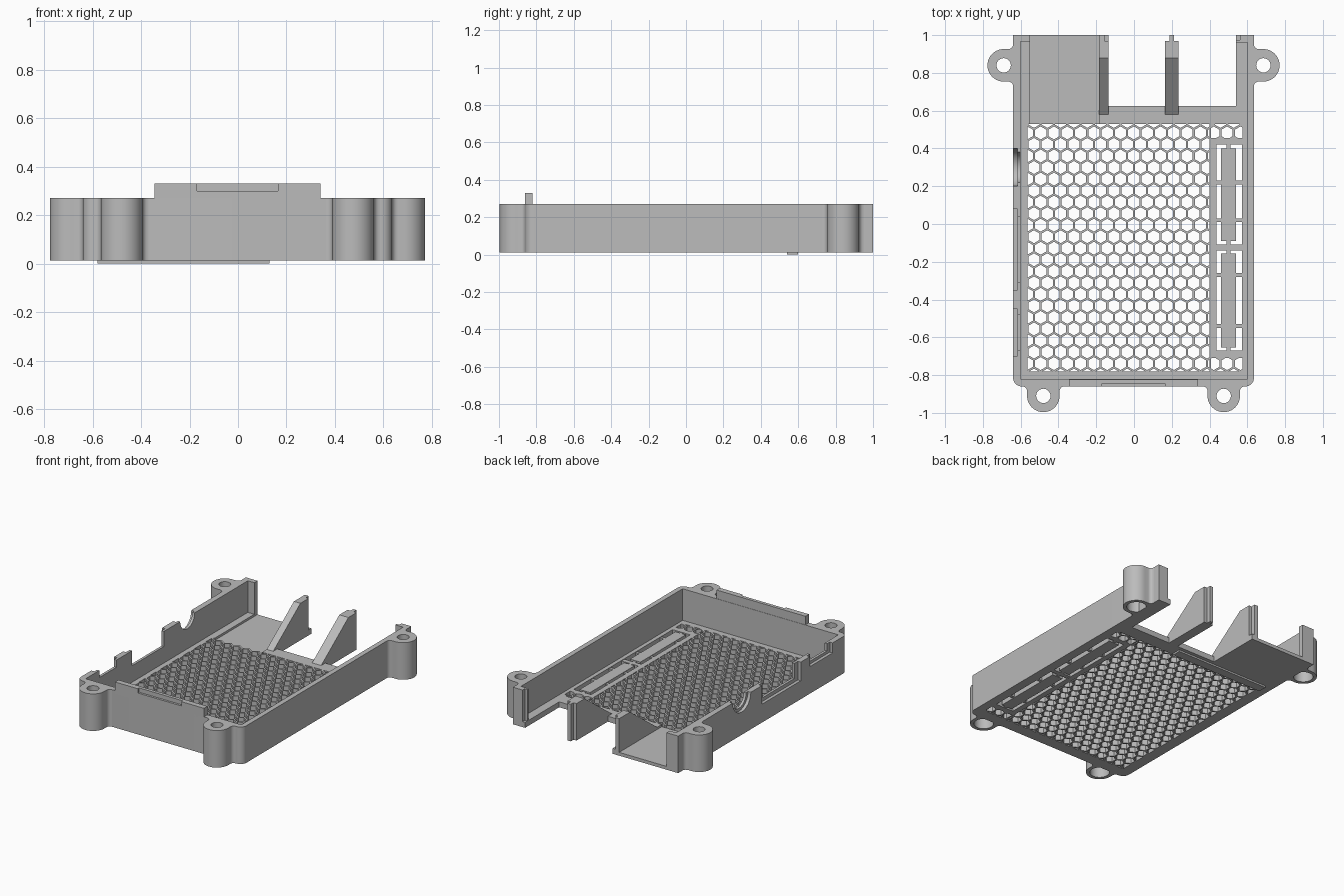
import bpy, bmesh, math
from mathutils import Vector

cube = bpy.data.objects.get("Cube")
if cube:
    bpy.data.objects.remove(cube)

grey = bpy.data.materials.new("light_grey_plastic")
grey.use_nodes = True
grey.diffuse_color = (0.5, 0.5, 0.5, 1)
grey.node_tree.nodes["Principled BSDF"].inputs["Base Color"].default_value = (0.5, 0.5, 0.5, 1)

BASE, FLOOR, TOP = 0.012, 0.05, 0.27


def rect(x0, x1, y0, y1):
    return [(x0, y0), (x1, y0), (x1, y1), (x0, y1)]


def arc(cx, cy, r, a0, a1, n=8):
    angles = [math.radians(a0 + (a1 - a0) * i / n) for i in range(n + 1)]
    return [(cx + r * math.cos(a), cy + r * math.sin(a)) for a in angles]


def prisms(name, polys, lo, hi, axis="z"):
    """Extrude flat outlines from lo to hi along the z or x axis."""
    bm = bmesh.new()
    for poly in polys:
        pts = [(a, b, lo) if axis == "z" else (lo, a, b) for a, b in poly]
        bm.faces.new([bm.verts.new(p) for p in pts])
    extruded = bmesh.ops.extrude_face_region(bm, geom=bm.faces[:], use_keep_orig=True)
    shift = Vector((0, 0, hi - lo)) if axis == "z" else Vector((hi - lo, 0, 0))
    verts = [g for g in extruded["geom"] if isinstance(g, bmesh.types.BMVert)]
    bmesh.ops.translate(bm, verts=verts, vec=shift)
    bmesh.ops.recalc_face_normals(bm, faces=bm.faces[:])
    mesh = bpy.data.meshes.new(name)
    bm.to_mesh(mesh)
    bm.free()
    mesh.materials.append(grey)
    obj = bpy.data.objects.new(name, mesh)
    bpy.context.collection.objects.link(obj)
    return obj


def cut(obj, polys, lo, hi, axis="z"):
    """Subtract extruded outlines from an object."""
    cutter = prisms("cutter", polys, lo, hi, axis)
    mod = obj.modifiers.new("cut", "BOOLEAN")
    mod.operation, mod.solver, mod.object = "DIFFERENCE", "EXACT", cutter
    bpy.context.view_layer.update()
    graph = bpy.context.evaluated_depsgraph_get()
    mesh = bpy.data.meshes.new_from_object(obj.evaluated_get(graph))
    obj.modifiers.clear()
    obj.data = mesh
    bpy.data.objects.remove(cutter)


def smooth(obj):
    bpy.ops.object.select_all(action="DESELECT")
    obj.select_set(True)
    bpy.context.view_layer.objects.active = obj
    bpy.ops.object.shade_smooth_by_angle(angle=math.radians(35))


def hexagons(x0, x1, y0, y1, pitch=0.0705, wall=0.011):
    """Honeycomb cell outlines clipped to a rectangle."""
    bm = bmesh.new()
    r = (pitch - wall) / math.sqrt(3)
    for row in range(24):
        for col in range(19):
            cx = -0.6 + (col + row % 2 / 2) * pitch
            cy = -0.80 + row * pitch * math.sqrt(0.75)
            bm.faces.new([bm.verts.new((x, y, 0)) for x, y in arc(cx, cy, r, 30, 330, 5)])
    for co, no in (((x0, 0, 0), (-1, 0, 0)), ((x1, 0, 0), (1, 0, 0)),
                   ((0, y0, 0), (0, -1, 0)), ((0, y1, 0), (0, 1, 0))):
        bmesh.ops.bisect_plane(bm, geom=bm.verts[:] + bm.edges[:] + bm.faces[:],
                               plane_co=co, plane_no=no, clear_outer=True)
    cells = [[(v.co.x, v.co.y) for v in f.verts] for f in bm.faces if f.calc_area() > 0.0002]
    bm.free()
    return cells


# Tray: rounded outline, hollowed, open at the back
outline = (arc(-0.595, -0.815, 0.045, 180, 270) + arc(0.59, -0.815, 0.045, 270, 360)
           + [(0.635, 1), (-0.64, 1)])
tray = prisms("tray", [outline], BASE, TOP)
cut(tray, [rect(-0.6, 0.6, -0.82, 1.1)], FLOOR, 1)
cut(tray, [rect(-0.135, 0.54, 0.625, 1.1)], -1, 1)
cut(tray, [rect(-0.55, -0.185, 0.53, 1.1)], 0.035, 1)

# Port openings in the side wall: shallow outer recess, then a through opening
cut(tray, [rect(-0.35, 0.08, 0.14, 1), rect(-0.7, -0.45, 0.2, 1),
           arc(0.3, TOP, 0.1, 0, 345, 23)], -0.7, -0.618, "x")
cut(tray, [rect(-0.31, 0.04, 0.165, 1), rect(-0.67, -0.48, 0.22, 1),
           arc(0.3, TOP, 0.08, 0, 345, 23)], -0.7, -0.58, "x")

# Honeycomb vents and the opening around the flaps
vents = (hexagons(-0.565, 0.4, -0.78, 0.53) + hexagons(0.408, 0.575, 0.455, 0.53)
         + hexagons(0.408, 0.575, -0.78, -0.71) + [rect(0.437, 0.572, -0.67, 0.42)])
cut(tray, vents, -0.1, 0.1)
smooth(tray)

# Flaps held by thin bridges
prisms("flaps", [rect(0.46, 0.54, -0.09, 0.4), rect(0.46, 0.54, -0.655, -0.155)], BASE, FLOOR)
bridges = [rect(0.43, 0.58, -0.14, -0.108)]
for y in (0.22, 0.02, -0.27, -0.54):
    bridges += [rect(0.43, 0.465, y - 0.01, y + 0.01), rect(0.535, 0.58, y - 0.01, y + 0.01)]
for y in (0.41, -0.1, -0.147, -0.662):
    bridges.append(rect(0.49, 0.512, y - 0.015, y + 0.015))
prisms("flap_bridges", bridges, BASE + 0.004, FLOOR - 0.004)

# Raised front tab with a shallow catch
tab = prisms("front_tab", [rect(-0.345, 0.34, -0.86, -0.822)], TOP - 0.02, 0.33)
cut(tab, [rect(-0.17, 0.165, -0.9, -0.845)], 0.3, 1)

# Screw lugs: filleted outline, through hole and wider bore below
R, FILLET, REACH = 0.086, 0.025, 0.05
local = ([(R + FILLET, -0.02)] + arc(R + FILLET, FILLET, FILLET, 270, 180, 5)
         + arc(0, REACH, R, 0, 180, 20)
         + arc(-R - FILLET, FILLET, FILLET, 0, -90, 5) + [(-R - FILLET, -0.02)])
lugs = {"front_right_lug": (-0.48, -0.86, 180), "front_left_lug": (0.475, -0.86, 180),
        "back_right_lug": (-0.64, 0.84, 90), "back_left_lug": (0.635, 0.84, -90)}
for name, (x, y, turn) in lugs.items():
    c, s = math.cos(math.radians(turn)), math.sin(math.radians(turn))
    lug = prisms(name, [[(x + u * c - v * s, y + u * s + v * c) for u, v in local]], BASE, TOP)
    cx, cy = x - REACH * s, y + REACH * c
    cut(lug, [arc(cx, cy, 0.038, 0, 345, 23)], -1, 1)
    cut(lug, [arc(cx, cy, 0.062, 0, 345, 23)], -1, 0.11)
    smooth(lug)

# Sloped fins between the rear openings, each with a narrow rear tongue
fin = [(0.58, BASE), (0.97, BASE), (0.97, TOP), (0.88, TOP), (0.58, FLOOR)]
for side, x0, x1, t0, t1 in (("right", -0.185, -0.135, -0.185, -0.155),
                             ("left", 0.165, 0.235, 0.188, 0.212)):
    prisms(side + "_fin", [fin], x0, x1, "x")
    prisms(side + "_fin_tongue", [rect(t0, t1, 0.96, 1)], BASE, TOP)

# Rear end posts inside the side walls
prisms("right_end_post", [rect(-0.61, -0.55, 0.965, 1)], BASE, TOP)
prisms("left_end_post", [rect(0.54, 0.61, 0.96, 0.975), rect(0.56, 0.61, 0.97, 1)], BASE, TOP)

# Low plain rib under the floor
prisms("underside_rib", [rect(-0.58, 0.13, 0.54, 0.6)], 0, BASE + 0.003)
